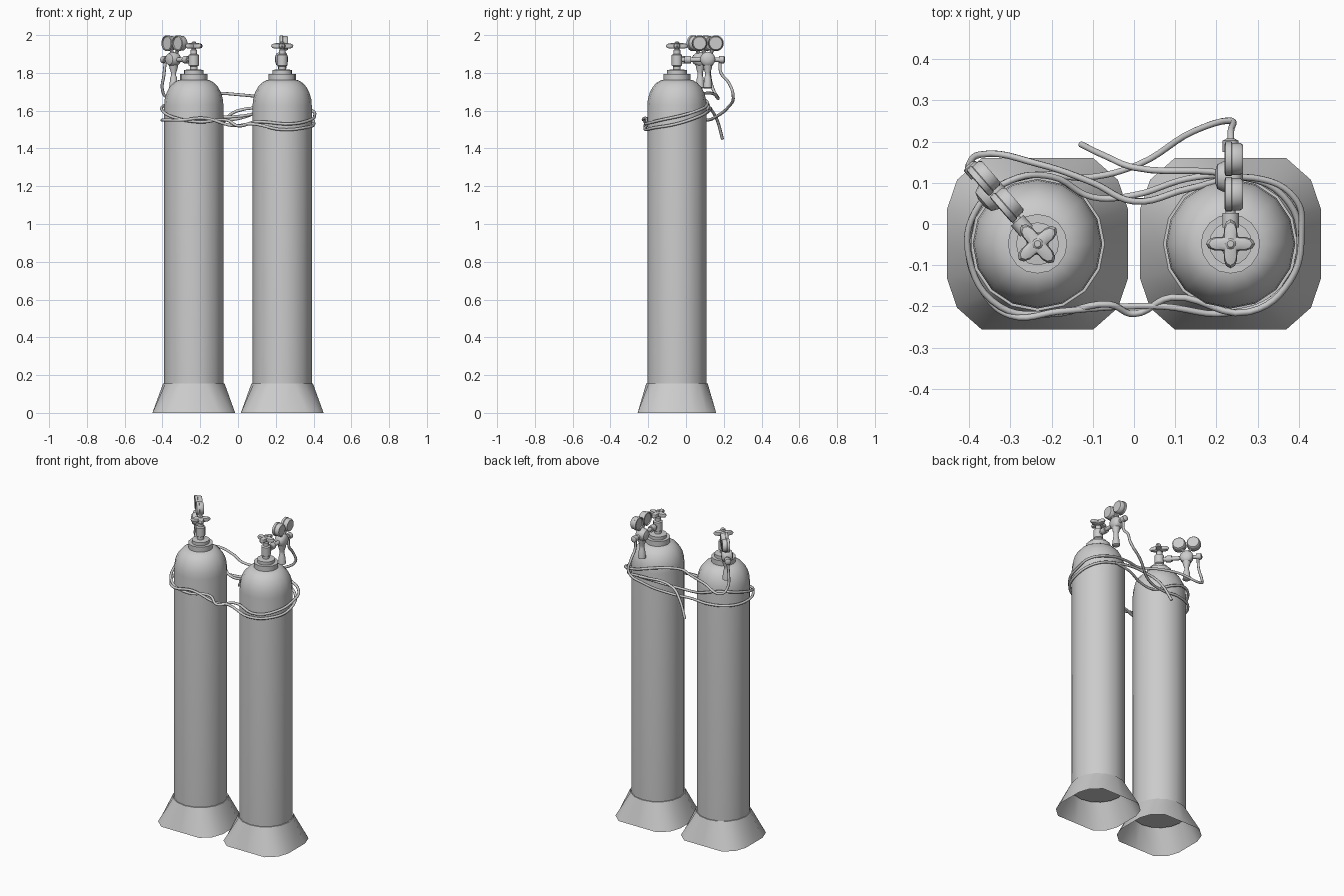
import bpy, bmesh, math
from mathutils import Matrix, Vector

if "Cube" in bpy.data.objects:
    bpy.data.objects.remove(bpy.data.objects["Cube"])


def loft(name, rings, M, cap_start=True, cap_end=True):
    """Skin a list of equal-length point rings."""
    bm = bmesh.new()
    vs = [[bm.verts.new(M @ Vector(p)) for p in r] for r in rings]
    n = len(rings[0])
    for a, b in zip(vs, vs[1:]):
        for i in range(n):
            j = (i + 1) % n
            bm.faces.new((a[i], a[j], b[j], b[i]))
    if cap_start:
        bm.faces.new(vs[0][::-1])
    if cap_end:
        bm.faces.new(vs[-1])
    bmesh.ops.recalc_face_normals(bm, faces=bm.faces)
    me = bpy.data.meshes.new(name)
    bm.to_mesh(me)
    bm.free()
    ob = bpy.data.objects.new(name, me)
    bpy.context.collection.objects.link(ob)
    bpy.ops.object.select_all(action='DESELECT')
    ob.select_set(True)
    bpy.context.view_layer.objects.active = ob
    bpy.ops.object.shade_smooth_by_angle(angle=math.radians(40))
    return ob


def lathe(name, profile, M, n=16, lobes=0.0):
    """Revolve (radius, height) pairs about z; lobes adds a four-lobed outline."""
    rings = []
    for r, z in profile:
        ring = []
        for i in range(n):
            a = 2 * math.pi * i / n
            k = r * (1 + lobes * math.cos(4 * a))
            ring.append((k * math.cos(a), k * math.sin(a), z))
        rings.append(ring)
    return loft(name, rings, M)


def hose(name, pts, radius=0.008):
    cu = bpy.data.curves.new(name, 'CURVE')
    cu.dimensions = '3D'
    cu.bevel_depth = radius
    cu.bevel_resolution = 2
    cu.resolution_u = 6
    cu.use_fill_caps = True
    sp = cu.splines.new('BEZIER')
    sp.bezier_points.add(len(pts) - 1)
    for b, p in zip(sp.bezier_points, pts):
        b.co = p
        b.handle_left_type = b.handle_right_type = 'AUTO'
    bpy.context.collection.objects.link(bpy.data.objects.new(name, cu))


T = Matrix.Translation
ALONG_Y = Matrix.Rotation(-math.pi / 2, 4, 'X')
ALONG_X = Matrix.Rotation(math.pi / 2, 4, 'Y')

# squared skirt outline, one quarter mirrored to a 16-point loop
q = [(.219, 0), (.219, .085), (.195, .155), (.135, .208)]
foot = q + [(0, .208)] + [(-x, y) for x, y in q[:0:-1]]
foot += [(-x, -y) for x, y in foot]

for side, cx, turn in (("left", -.234, 41), ("right", .234, 0)):
    base = T((cx, -.048, 0))
    M = base @ Matrix.Rotation(math.radians(turn), 4, 'Z')

    # gas cylinder with domed shoulder and neck collar
    dome = [(.157 - .095 * (1 - math.cos(t)), 1.625 + .14 * math.sin(t))
            for t in [math.pi / 2 * i / 6 for i in range(7)]]
    lathe(side + "_tank", [(.157, .14)] + dome, base)
    lathe(side + "_neck_collar", [(.072, 1.755), (.072, 1.795), (.052, 1.795),
                                  (.052, 1.815), (.03, 1.818)], base)

    # flared hollow foot
    top = [(.163 * math.cos(i * math.pi / 8), .163 * math.sin(i * math.pi / 8), .155) for i in range(16)]
    rim = [(.155 * p[0] / .163, .155 * p[1] / .163, .155) for p in top]
    loft(side + "_foot", [[(x, y, 0) for x, y in foot], top, rim], base, False, False)

    # valve stem and lobed hand wheel
    lathe(side + "_valve", [(.02, 1.81), (.02, 1.835), (.028, 1.84), (.028, 1.895), (.018, 1.90),
                            (.018, 1.92), (.013, 1.925), (.013, 1.96), (.008, 1.965)], M, 12)
    lathe(side + "_hand_wheel", [(.024, 1.928), (.037, 1.932), (.042, 1.943), (.037, 1.953), (.024, 1.957)],
          M, 32, .42)

    # outlet pipe with nuts
    lathe(side + "_outlet_pipe", [(.012, 0), (.012, .04), (.02, .04), (.02, .075), (.012, .075), (.012, .222),
                                  (.019, .222), (.019, .25), (.01, .255)], M @ T((0, 0, 1.87)) @ ALONG_Y, 12)

    # regulator body with adjusting knob hanging below
    R = M @ T((0, .163, 0))
    lathe(side + "_regulator", [(.012, -.038), (.03, -.032), (.038, -.015), (.04, .012), (.032, .024), (.012, .03)],
          R @ T((0, 0, 1.872)) @ ALONG_X)
    lathe(side + "_adjuster", [(.026, 1.85), (.022, 1.825), (.014, 1.80), (.014, 1.785), (.018, 1.775),
                               (.024, 1.722), (.018, 1.718)], R, 12)

    # pair of pressure gauges on stems
    for k, s in (("inner", -1), ("outer", 1)):
        G = R @ T((.008, s * .043, 1.957)) @ ALONG_X
        lathe(f"{side}_{k}_gauge", [(.034, -.016), (.036, -.022), (.042, -.02), (.042, -.006), (.039, -.004),
                                    (.039, .016), (.034, .022)], G, 20)
        tilt = Vector((0, s * .043, .087)).to_track_quat('Z', 'Y').to_matrix().to_4x4()
        lathe(f"{side}_{k}_gauge_stem", [(.009, 0), (.009, .08)], R @ T((.006, 0, 1.87)) @ tilt, 8)

# hose from the right regulator, wrapped round both tanks to a loose end
hose("right_hose", [
    (.234, .18, 1.86), (.235, .185, 1.80), (.235, .225, 1.75), (.235, .25, 1.68), (.145, .225, 1.62),
    (.012, .145, 1.56), (-.11, .113, 1.55), (-.25, .118, 1.55), (-.36, .065, 1.55), (-.402, -.05, 1.55),
    (-.365, -.165, 1.55), (-.30, -.222, 1.55), (-.18, -.212, 1.56), (-.02, -.2, 1.52), (.07, -.2, 1.53),
    (.23, -.216, 1.50), (.355, -.165, 1.51), (.402, -.05, 1.53), (.36, .07, 1.57), (.23, .12, 1.60),
    (0, .137, 1.60), (-.07, .165, 1.55), (-.128, .193, 1.45)])

# hose from the left regulator, wrapped the other way
hose("left_hose", [
    (-.385, .125, 1.86), (-.392, .125, 1.79), (-.40, .145, 1.71), (-.375, .168, 1.67), (-.23, .145, 1.69),
    (-.10, .10, 1.692), (0, .055, 1.685), (.13, .085, 1.67), (.29, .112, 1.63), (.392, .06, 1.60),
    (.406, -.02, 1.575), (.38, -.135, 1.55), (.28, -.213, 1.53), (.09, -.178, 1.54), (0, -.218, 1.52),
    (-.06, -.195, 1.55), (-.2, -.218, 1.54), (-.325, -.2, 1.56), (-.4, -.08, 1.60), (-.385, .03, 1.63),
    (-.3, .105, 1.64), (-.2, .115, 1.61), (-.10, .065, 1.57), (0, .07, 1.57), (.13, .11, 1.59), (.25, .122, 1.60)])
